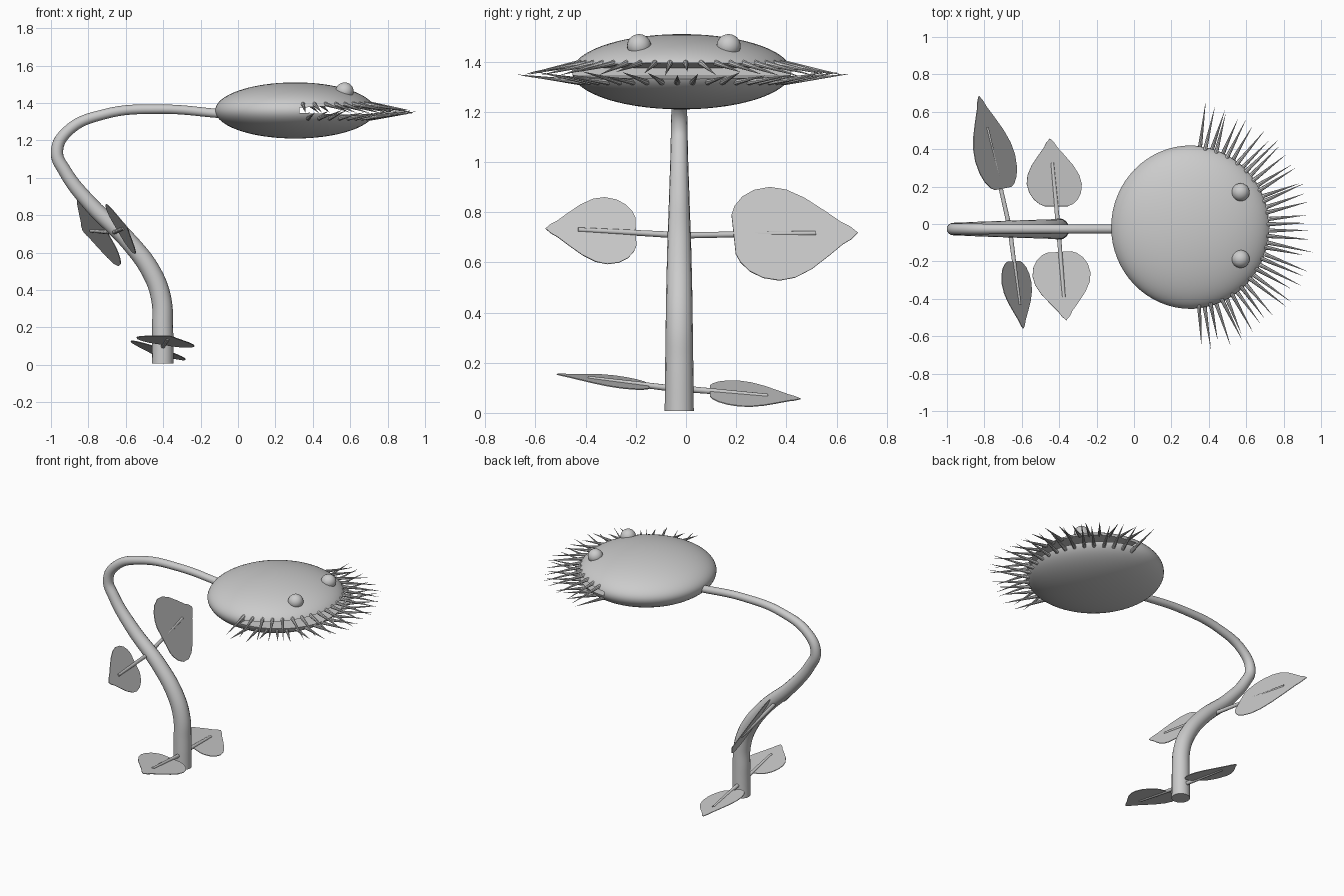
import bpy, bmesh, math, random
from mathutils import Vector, Matrix

if "Cube" in bpy.data.objects:
    bpy.data.objects.remove(bpy.data.objects["Cube"])

random.seed(4)
HEAD = Vector((0.305, -0.017, 1.36))


def finish(name, bm, smooth=True):
    me = bpy.data.meshes.new(name)
    bmesh.ops.recalc_face_normals(bm, faces=bm.faces[:])
    bm.to_mesh(me)
    bm.free()
    ob = bpy.data.objects.new(name, me)
    bpy.context.collection.objects.link(ob)
    if smooth:
        shade(ob)
    return ob


def shade(ob):
    bpy.ops.object.select_all(action='DESELECT')
    bpy.context.view_layer.objects.active = ob
    ob.select_set(True)
    bpy.ops.object.shade_smooth_by_angle(angle=math.radians(40))


def add_cone(bm, a, b, r1, r2, segs):
    d = b - a
    m = Matrix.Translation((a + b) / 2) @ d.to_track_quat('Z', 'Y').to_matrix().to_4x4()
    bmesh.ops.create_cone(bm, cap_ends=True, segments=segs, radius1=r1, radius2=r2,
                          depth=d.length, matrix=m)


def ellipsoid(name, centre, radii, u=48, v=32):
    bm = bmesh.new()
    bmesh.ops.create_uvsphere(bm, u_segments=u, v_segments=v, radius=1,
                              matrix=Matrix.Translation(centre) @ Matrix.Diagonal((*radii, 1)))
    return finish(name, bm)


# Stem: tapered tube along a curved path (x, z, radius)
path = [(-0.403, 0.008, 0.058), (-0.403, 0.2, 0.056), (-0.41, 0.35, 0.054),
        (-0.457, 0.485, 0.052), (-0.58, 0.655, 0.048), (-0.785, 0.855, 0.041),
        (-0.925, 1.035, 0.035), (-0.968, 1.14, 0.033), (-0.91, 1.25, 0.030),
        (-0.715, 1.34, 0.027), (-0.42, 1.367, 0.025), (-0.08, 1.342, 0.024)]
cu = bpy.data.curves.new("stem", 'CURVE')
cu.dimensions = '3D'
cu.bevel_depth = 1.0
cu.bevel_resolution = 6
cu.use_fill_caps = True
cu.resolution_u = 8
sp = cu.splines.new('BEZIER')
sp.bezier_points.add(len(path) - 1)
for p, (x, z, r) in zip(sp.bezier_points, path):
    p.co = (x, -0.027, z)
    p.radius = r
    p.handle_left_type = p.handle_right_type = 'AUTO'
stem = bpy.data.objects.new("stem", cu)
bpy.context.collection.objects.link(stem)
bpy.context.view_layer.objects.active = stem
stem.select_set(True)
bpy.ops.object.convert(target='MESH')
shade(bpy.context.view_layer.objects.active)

# Head: flattened ball with a mouth slot cut through the front
head = ellipsoid("head", HEAD, (0.427, 0.437, 0.15), 64, 40)
bm = bmesh.new()
profile = [(0.33, 1.347), (0.9, 1.325), (0.9, 1.405), (0.33, 1.375)]
face = bm.faces.new([bm.verts.new((x, -0.6, z)) for x, z in profile])
ext = bmesh.ops.extrude_face_region(bm, geom=[face])
bmesh.ops.translate(bm, vec=(0, 1.2, 0),
                    verts=[g for g in ext['geom'] if isinstance(g, bmesh.types.BMVert)])
cutter = finish("mouth_cutter", bm, False)
mod = head.modifiers.new("mouth", 'BOOLEAN')
mod.operation = 'DIFFERENCE'
mod.solver = 'EXACT'
mod.object = cutter
bpy.context.view_layer.objects.active = head
bpy.ops.object.modifier_apply(modifier="mouth")
bpy.data.objects.remove(cutter)
shade(head)

# Eyes
for side, y in (("left", 0.17), ("right", -0.187)):
    ellipsoid(side + "_eye", (0.57, y, 1.463), (0.048, 0.048, 0.047), 24, 16)

# Teeth: two rows of thin spikes radiating from the lips
for name, z0, shift, n in (("upper_teeth", 1.395, 0.0, 20), ("lower_teeth", 1.318, 0.5, 20)):
    bm = bmesh.new()
    for i in range(n):
        a = math.radians(-84 + 168 * (i + shift * 0.9) / (n - 0.5))
        b = a + random.uniform(-0.03, 0.03)
        r = random.uniform(0.61, 0.665)
        base = Vector((HEAD.x + 0.405 * math.cos(a), HEAD.y + 0.41 * math.sin(a), z0))
        tip = Vector((HEAD.x + r * math.cos(b), HEAD.y + (r + 0.01) * math.sin(b),
                      1.35 + random.uniform(-0.008, 0.012)))
        add_cone(bm, base, tip, 0.012, 0.0005, 8)
    finish(name, bm)

# Leaves: outline as (fraction of length, fraction of half width)
OUT = [(0, 0.42), (0.03, 0.6), (0.1, 0.8), (0.2, 0.94), (0.33, 1), (0.46, 0.94), (0.6, 0.76),
       (0.75, 0.48), (0.87, 0.24), (0.94, 0.14)]


def leaf(name, root, base, tip, half, stalk):
    root, base, tip, half = map(Vector, (root, base, tip, half))
    axis = tip - base
    bm = bmesh.new()
    loop = [base + axis * t + half * w for t, w in OUT] + [tip]
    loop += [base + axis * t - half * w for t, w in reversed(OUT)]
    bm.faces.new([bm.verts.new(p) for p in loop])
    ob = finish(name, bm, False)
    sol = ob.modifiers.new("thickness", 'SOLIDIFY')
    sol.thickness = 0.004
    sol.offset = 0
    bm = bmesh.new()
    add_cone(bm, root, base + axis * stalk, 0.013, 0.009, 10)
    finish(name + "_stalk", bm)


leaf("upper_left_leaf", (-0.665, -0.02, 0.708), (-0.70, 0.19, 0.712), (-0.83, 0.685, 0.718),
     (0.105, 0.02, -0.186), 0.66)
leaf("upper_right_leaf", (-0.665, -0.02, 0.708), (-0.645, -0.2, 0.722), (-0.592, -0.56, 0.735),
     (0.078, 0.005, -0.133), 0.64)
leaf("lower_left_leaf", (-0.405, -0.02, 0.097), (-0.415, 0.095, 0.087), (-0.45, 0.457, 0.056),
     (0.147, 0.0, -0.05), 0.64)
leaf("lower_right_leaf", (-0.405, -0.02, 0.093), (-0.40, -0.15, 0.108), (-0.362, -0.515, 0.154),
     (0.155, 0.01, -0.024), 0.66)
